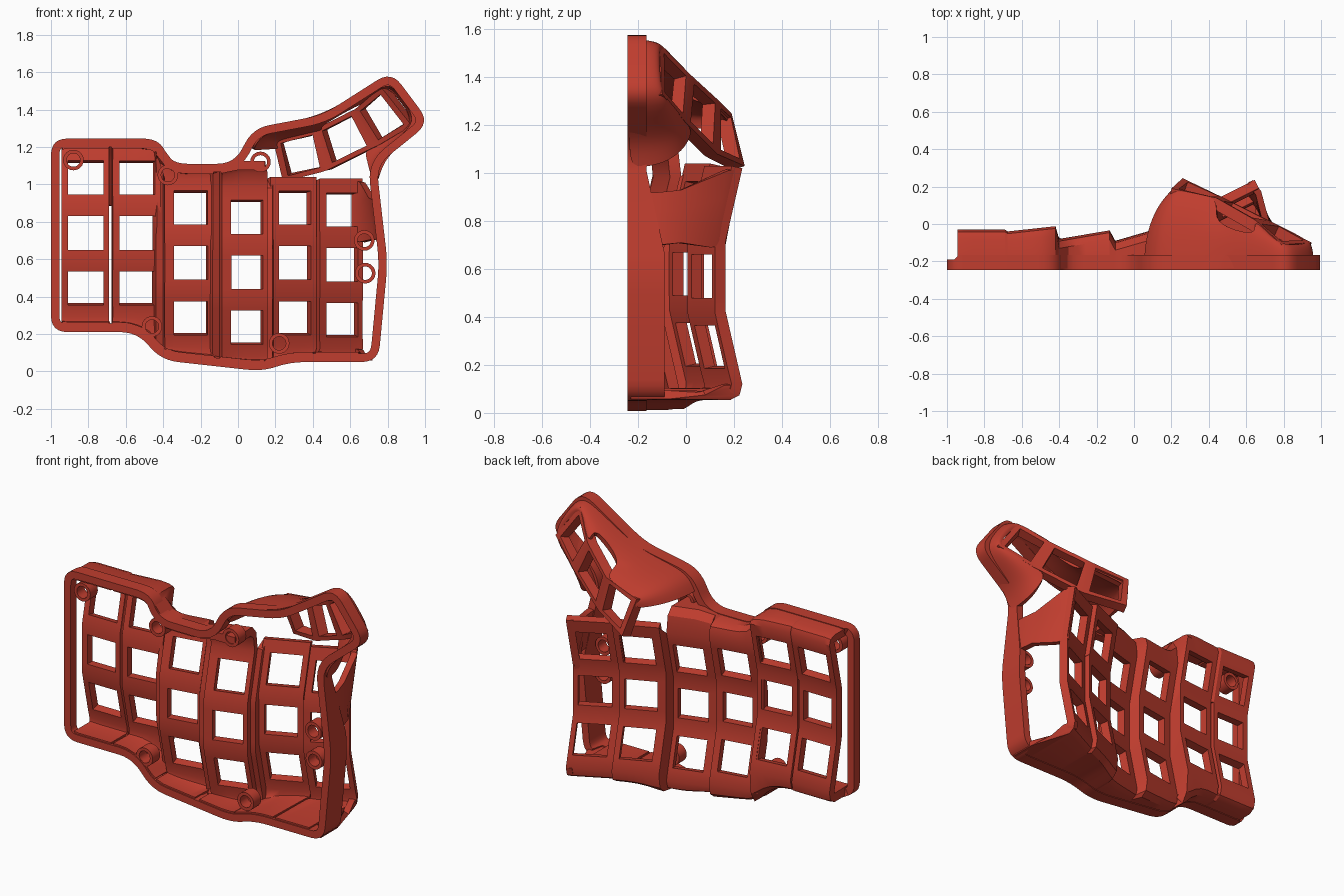
import bpy, bmesh, math
from mathutils import Vector

if "Cube" in bpy.data.objects:
    bpy.data.objects.remove(bpy.data.objects["Cube"])

FRONT = -0.245
red = bpy.data.materials.new("brick_red")
red.diffuse_color = (0.53, 0.047, 0.028, 1)
red.use_nodes = True
red.node_tree.nodes["Principled BSDF"].inputs["Base Color"].default_value = red.diffuse_color


def finish(name, bm, mods=()):
    """Turn a bmesh into an object, bake its modifiers and shade it."""
    me = bpy.data.meshes.new(name)
    bm.to_mesh(me)
    bm.free()
    ob = bpy.data.objects.new(name, me)
    bpy.context.collection.objects.link(ob)
    for kind, settings in mods:
        m = ob.modifiers.new(kind, kind)
        for k, v in settings.items():
            setattr(m, k, v)
    if mods:
        dg = bpy.context.evaluated_depsgraph_get()
        baked = bpy.data.meshes.new_from_object(ob.evaluated_get(dg))
        ob.modifiers.clear()
        ob.data = baked
    ob.data.materials.clear()
    ob.data.materials.append(red)
    bpy.ops.object.select_all(action='DESELECT')
    ob.select_set(True)
    bpy.context.view_layer.objects.active = ob
    bpy.ops.object.shade_smooth_by_angle(angle=math.radians(32))
    return ob


def shell(name, grid, thick, ref, skip=lambda i, j: False, smooth=0):
    """Sheet through a grid of points, thickened toward the point ref."""
    bm = bmesh.new()
    vs = [[bm.verts.new(p) for p in row] for row in grid]
    for i in range(len(grid) - 1):
        for j in range(len(grid[0]) - 1):
            if not skip(i, j):
                bm.faces.new((vs[i][j], vs[i][j + 1], vs[i + 1][j + 1], vs[i + 1][j]))
    bm.normal_update()
    facing = sum(f.normal.dot(f.calc_center_median() - Vector(ref)) * f.calc_area() for f in bm.faces)
    if facing < 0:
        bmesh.ops.reverse_faces(bm, faces=bm.faces[:])
    bmesh.ops.delete(bm, geom=[v for v in bm.verts if not v.link_faces], context='VERTS')
    mods = []
    if smooth:
        mods.append(('SUBSURF', dict(levels=smooth, render_levels=smooth)))
    mods.append(('SOLIDIFY', dict(thickness=thick, offset=-1)))
    return finish(name, bm, mods)


# Rounded case outline in x, z
corners = [Vector(p) for p in (
    (-1, 1.245), (-.42, 1.245), (-.36, 1.11), (-.02, 1.11), (.08, 1.30), (.45, 1.37),
    (.82, 1.605), (1.025, 1.33), (.74, 1.10), (.80, .58), (.75, .05), (.28, .05),
    (.13, 0), (-.41, .06), (-.54, .21), (-1, .21))]
outline = []
for i, c in enumerate(corners):
    a, b = corners[i - 1] - c, corners[(i + 1) % len(corners)] - c
    a = c + a.normalized() * min(.09, a.length * .48)
    b = c + b.normalized() * min(.09, b.length * .48)
    for k in range(7):
        t = k / 6
        outline.append(a * (1 - t) ** 2 + c * 2 * t * (1 - t) + b * t * t)


def crossings(value, axis):
    """Where the outline meets a line of constant x (axis 0) or z (axis 1)."""
    out = []
    for p, q in zip(outline, outline[1:] + outline[:1]):
        if (p[axis] - value) * (q[axis] - value) <= 0 and p[axis] != q[axis]:
            t = (value - p[axis]) / (q[axis] - p[axis])
            out.append(p[1 - axis] + t * (q[1 - axis] - p[1 - axis]))
    return out


# Rim
def rim_back(p):
    if p.x > .7 and p.y < 1.0:
        return -.09
    return -.19 if p.x < -.94 else -.165


bm = bmesh.new()
ring = []
n = len(outline)
for i, p in enumerate(outline):
    d = (outline[(i + 1) % n] - outline[i - 1]).normalized()
    q = p + Vector((d.y, -d.x)) * .045
    yb = rim_back(p)
    ring.append([bm.verts.new(v) for v in (
        (p.x, FRONT, p.y), (p.x, yb, p.y), (q.x, yb, q.y), (q.x, FRONT, q.y))])
for i in range(n):
    for k in range(4):
        a, b = ring[i], ring[(i + 1) % n]
        bm.faces.new((a[k], a[(k + 1) % 4], b[(k + 1) % 4], b[k]))
bmesh.ops.recalc_face_normals(bm, faces=bm.faces[:])
finish("rim", bm)

# Key columns: left x, right x, hole left, hole right, centre z, y at left, slope, has top wall
columns = [
    (-.945, -.69, -.91, -.72, .74, -.10, 0, True),
    (-.675, -.42, -.64, -.45, .74, -.11, .11, True),
    (-.40, -.13, -.35, -.17, .58, -.15, .17, True),
    (-.10, .145, -.05, .12, .53, -.16, .29, True),
    (.155, .40, .20, .37, .58, -.03, .43, False),
    (.415, .645, .45, .62, .57, .05, .50, False)]
ROWS = (-.45, -.375, -.195, -.145, -.09, .09, .145, .195, .375, .45)
HOLES = (4, 7, 10)  # row gaps that hold a key opening


def strip(col, x):
    """Points from the bottom wall over the concave plate to the top wall."""
    x0, _, _, _, zc, y0, slope, top = col
    base = y0 + slope * (x - x0)
    plate = [(x, base + max(0, abs(r) - .145) * .23, zc + r) for r in ROWS]

    def wall(z, end):
        y, ze = end[1], end[2]
        return [(x, y - .012, ze + (z - ze) * .7), (x, max(y - .05, -.2), z), (x, FRONT + .008, z)]

    pts = wall(min(crossings(x, 0)) + .004, plate[0])[::-1] + plate
    if top:
        pts += wall(min(max(crossings(x, 0)), 1.13 if x > -.3 else 2) - .004, plate[-1])
    return pts


for i, col in enumerate(columns):
    x0, x1, h0, h1 = col[:4]
    w = (h1 - h0) / 4
    xs = [x0, h0, h0 + w, h0 + 2 * w, h0 + 3 * w, h1, x1]
    shell(f"key_column_{i + 1}", [strip(col, x) for x in xs], .05, ((x0 + x1) / 2, -.6, col[4]),
          lambda a, b: 1 <= a <= 4 and b in HOLES)

# Webs joining neighbouring columns, with slots left open in two of them
for i, (a, b) in enumerate(zip(columns, columns[1:])):
    left, right = strip(a, a[1]), strip(b, b[0])
    m = min(len(left), len(right))
    limit = {0: .9, 4: .74}.get(i, -1)
    floor = {0: .25, 4: .15}.get(i, 9)
    shell(f"column_web_{i + 1}", [left[:m], right[:m]], .04, (a[1], -2, a[4]),
          lambda r, j: floor < left[j + 1][2] and left[j + 1][2] < limit)

# Side panel between the last column and the rim
last = columns[-1]
x6 = last[1]
grid = []
for zp, zr in ((.70, .70), (.79, .77), (.90, .84), (1.02, .92)):
    y = last[5] + last[6] * (x6 - last[0]) + max(0, abs(zp - last[4]) - .145) * .23
    xr = max(crossings(zr, 1)) - .004
    grid.append([(x6 - .01, y, zp), (x6 + .035, y - .06, zp - .01),
                 (xr - .025, -.02, zr + .01), (xr, -.12, zr), (xr, FRONT + .01, zr)])
shell("side_panel", grid, .035, (.3, -.3, .8))

# Lower corner panel
edge = strip(last, x6)
shell("corner_panel", [[edge[3], edge[2], edge[1], edge[0]],
                       [(.67, .16, .115), (.69, .08, .075), (.72, -.07, .058), (.72, -.23, .058)]],
      .035, (.6, -.1, .5))

# Thumb plate: lower and upper edge points, three facets with key openings
lower = [Vector(p) for p in ((.26, .245, 1.03), (.50, .13, 1.08), (.76, .0, 1.21), (.95, -.10, 1.33))]
upper = [Vector(p) for p in ((.20, .19, 1.25), (.44, .14, 1.30), (.65, .02, 1.41), (.79, -.11, 1.54))]
grid = []
for k in range(3):
    for u in (0, .14, .86) + ((1,) if k == 2 else ()):
        lo, hi = lower[k].lerp(lower[k + 1], u), upper[k].lerp(upper[k + 1], u)
        grid.append([lo.lerp(hi, v) for v in (0, .11, .89, 1)])
shell("thumb_plate", grid, .06, (.4, -1, 1.0), lambda a, b: a % 3 == 1 and b == 1)

# Thumb skirt: rim point x, z and the plate edge point it rises to
ribs = [(.05, 1.20, .22, .20, 1.19), (.10, 1.295, .20, .19, 1.25), (.25, 1.33, .32, .165, 1.275),
        (.44, 1.365, .44, .14, 1.30), (.64, 1.485, .65, .02, 1.41), (.78, 1.57, .77, -.10, 1.525),
        (.85, 1.555, .82, -.11, 1.50), (.93, 1.45, .87, -.11, 1.44), (.99, 1.33, .95, -.10, 1.33),
        (.88, 1.22, .86, -.05, 1.28), (.78, 1.13, .76, .0, 1.21), (.75, 1.02, .69, .03, 1.175)]
grid = []
for x, z, px, py, pz in ribs:
    a, b = Vector((x, FRONT + .01, z)), Vector((px, py, pz))
    c = Vector((x, py * .5 - .03, z))
    grid.append([a * (1 - t) ** 2 + c * 2 * t * (1 - t) + b * t * t for t in (0, .25, .5, .75, 1)])
shell("thumb_skirt", grid, .035, (.6, -.3, 1.25), lambda i, j: i == 3 and j in (2, 3), smooth=2)

# Screw bosses
for i, (x, z) in enumerate(((-.88, 1.13), (-.375, 1.05), (.12, 1.12), (-.46, .24),
                            (.22, .15), (.675, .70), (.68, .525))):
    bm = bmesh.new()
    ring = []
    for k in range(24):
        c, s = math.cos(k * math.pi / 12), math.sin(k * math.pi / 12)
        ring.append([bm.verts.new((x + r * c, y, z + r * s)) for r, y in (
            (.055, FRONT + .003), (.055, -.17), (.036, -.17), (.036, FRONT + .003))])
    for k in range(24):
        a, b = ring[k], ring[(k + 1) % 24]
        for m in range(4):
            bm.faces.new((a[m], a[(m + 1) % 4], b[(m + 1) % 4], b[m]))
    bmesh.ops.recalc_face_normals(bm, faces=bm.faces[:])
    finish(f"screw_boss_{i + 1}", bm)
